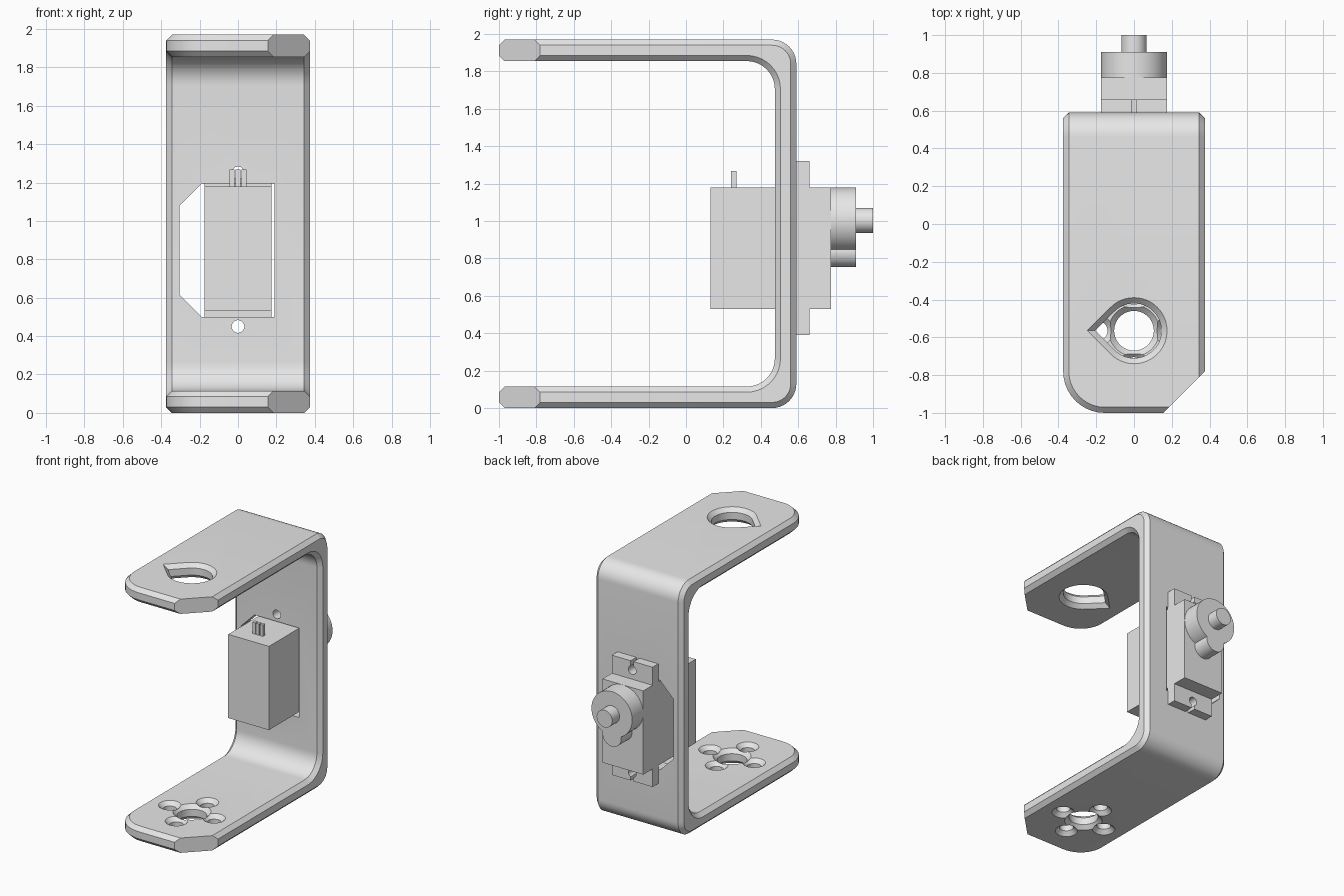
import bpy, bmesh, math
from mathutils import Vector

if "Cube" in bpy.data.objects:
    bpy.data.objects.remove(bpy.data.objects["Cube"], do_unlink=True)

GREY = bpy.data.materials.new("plain_grey")
GREY.use_nodes = True
GREY.diffuse_color = (0.8, 0.8, 0.8, 1)
GREY.node_tree.nodes["Principled BSDF"].inputs["Base Color"].default_value = (0.8, 0.8, 0.8, 1)

W, TOP, BACK, TIP = 0.375, 1.97, 0.59, -1.0   # bracket half width, height, back and front
T, CH = 0.115, 0.03                           # wall thickness and edge chamfer
PIVOT = Vector((0, -0.565, 0))
SCREWS = (0.45, 1.25)                         # heights of the mounting screws


def make(name, bm):
    bmesh.ops.recalc_face_normals(bm, faces=bm.faces)
    mesh = bpy.data.meshes.new(name)
    bm.to_mesh(mesh)
    bm.free()
    mesh.materials.append(GREY)
    obj = bpy.data.objects.new(name, mesh)
    bpy.context.collection.objects.link(obj)
    return obj


def loft(name, rings):
    """Skin a list of equal-length rings and cap both ends."""
    bm = bmesh.new()
    loops = [[bm.verts.new(p) for p in ring] for ring in rings]
    for a, b in zip(loops, loops[1:]):
        for i in range(len(a)):
            j = (i + 1) % len(a)
            bm.faces.new((a[i], a[j], b[j], b[i]))
    bm.faces.new(loops[0][::-1])
    bm.faces.new(loops[-1])
    return make(name, bm)


def arc(cx, cy, r, a0, a1, n):
    return [(cx + r * math.cos(math.radians(a0 + (a1 - a0) * i / n)),
             cy + r * math.sin(math.radians(a0 + (a1 - a0) * i / n))) for i in range(n + 1)]


def along_y(name, outline, y0, y1):
    return loft(name, [[(x, y, z) for x, z in outline] for y in (y0, y1)])


def rod(name, r, z, y0, y1):
    return along_y(name, arc(0, z, r, 0, 360, 48)[:-1], y0, y1)


def box(name, x0, x1, y0, y1, z0, z1):
    return along_y(name, [(x0, z0), (x1, z0), (x1, z1), (x0, z1)], y0, y1)


def hole(outline, r, centre, z0):
    """Cutter for an arm hole, chamfered on both faces."""
    e = 0.01
    levels = [(z0 - e, r + CH + e), (z0 + CH, r), (z0 + T - CH, r), (z0 + T + e, r + CH + e)]
    return loft("cutter", [[(centre.x + x * s, centre.y + y * s, z) for x, y in outline]
                           for z, s in levels])


def cut(obj, cutters):
    bpy.context.view_layer.objects.active = obj
    for c in cutters:
        mod = obj.modifiers.new("cut", 'BOOLEAN')
        mod.operation, mod.solver, mod.object = 'DIFFERENCE', 'EXACT', c
        bpy.ops.object.modifier_apply(modifier=mod.name)
        bpy.data.objects.remove(c, do_unlink=True)


def smooth(obj):
    bpy.ops.object.select_all(action='DESELECT')
    obj.select_set(True)
    bpy.context.view_layer.objects.active = obj
    bpy.ops.object.shade_smooth_by_angle(angle=math.radians(30))


# C-shaped bracket extruded across its width
ro, ri = 0.13, 0.15
inner = BACK - T - ri
profile = ([(TIP, 0)] + arc(BACK - ro, ro, ro, -90, 0, 10)
           + arc(BACK - ro, TOP - ro, ro, 0, 90, 10) + [(TIP, TOP), (TIP, TOP - T)]
           + arc(inner, TOP - T - ri, ri, 90, 0, 10)
           + arc(inner, T + ri, ri, 0, -90, 10) + [(TIP, T)])
bracket = loft("bracket", [[(x, y, z) for y, z in profile] for x in (-W, W)])


def is_short_upright(e):
    d = e.verts[1].co - e.verts[0].co
    return abs(d.x) + abs(d.y) < 1e-4 and abs(d.z) < 0.2 and e.verts[0].co.y < 0


# Round one corner of each arm, then chamfer the whole rim
bm = bmesh.new()
bm.from_mesh(bracket.data)
corners = [e for e in bm.edges if is_short_upright(e) and e.verts[0].co.x < 0]
bmesh.ops.bevel(bm, geom=corners, offset=0.22, segments=10, profile=0.5, affect='EDGES')
rim = [e for e in bm.edges if e.calc_face_angle(0) > math.radians(60) and not is_short_upright(e)]
bmesh.ops.bevel(bm, geom=rim, offset=CH, segments=1, profile=0.5, affect='EDGES')
bmesh.ops.recalc_face_normals(bm, faces=bm.faces)
bm.to_mesh(bracket.data)
bm.free()

# Clipped arm corners, servo window, screw holes and pivot holes
circle = arc(0, 0, 1, 0, 360, 40)[:-1]
teardrop = arc(0, 0, 1, -135, 135, 36) + [(-math.sqrt(2), 0)]
clip = [(0.055, -1.1), (0.475, -1.1), (0.475, -0.68)]
window = [(-0.19, 0.5), (0.19, 0.5), (0.19, 1.195), (-0.19, 1.195), (-0.305, 1.08), (-0.305, 0.615)]
cutters = [loft("cutter", [[(x, y, z) for x, y in clip] for z in (-0.2, 2.2)]),
           along_y("cutter", window, 0.4, 0.7),
           hole(teardrop, 0.145, PIVOT, TOP - T),
           hole(circle, 0.105, PIVOT, 0)]
cutters += [rod("cutter", 0.033, z, 0.4, 0.7) for z in SCREWS]
for dx, dy in ((1, 0), (-1, 0), (0, 1), (0, -1)):
    cutters.append(hole(circle, 0.05, PIVOT + Vector((dx, dy, 0)) * 0.19, 0))
cut(bracket, cutters)
smooth(bracket)

# Servo body and its mounting flange with slotted screw holes
box("servo_body", -0.175, 0.175, 0.13, 0.775, 0.53, 1.18)
flange = box("servo_flange", -0.175, 0.175, 0.585, 0.66, 0.39, 1.32)
cut(flange, [rod("cutter", 0.033, z, 0.5, 0.7) for z in SCREWS]
    + [box("cutter", -0.013, 0.013, 0.5, 0.7, z0, z1)
       for z0, z1 in ((0.3, SCREWS[0]), (SCREWS[1], 1.4))])
smooth(flange)

# Gear housing and output shaft
smooth(rod("gear_housing", 0.175, 1.005, 0.77, 0.91))
smooth(rod("small_gear_housing", 0.08, 0.833, 0.77, 0.91))
smooth(rod("output_shaft", 0.067, 1.003, 0.9, 1.0))

# Cable pins on top of the body
for i in (-1, 0, 1):
    box(f"cable_pin_{i + 2}", i * 0.032 - 0.013, i * 0.032 + 0.013, 0.24, 0.27, 1.17, 1.268)
